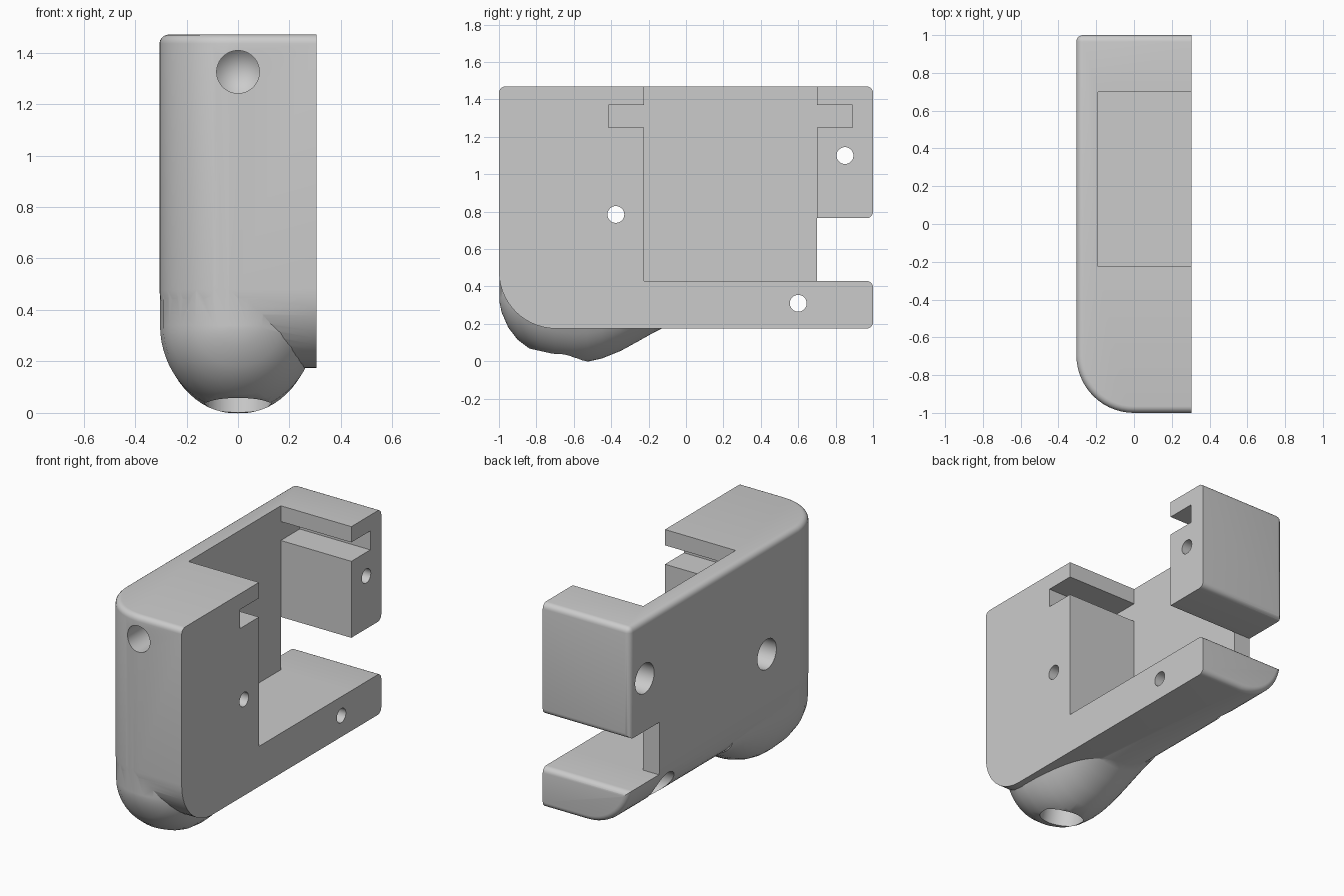
import bpy, bmesh, math
from mathutils import Matrix, Vector

cube = bpy.data.objects.get("Cube")
if cube:
    bpy.data.objects.remove(cube, do_unlink=True)

grey = bpy.data.materials.new("plain_grey")
grey.use_nodes = True
grey.diffuse_color = (0.6, 0.6, 0.6, 1)
grey.node_tree.nodes["Principled BSDF"].inputs["Base Color"].default_value = (0.6, 0.6, 0.6, 1)

W, R = 0.305, 0.305          # half width, large corner radius
FLOOR, TOP = 0.175, 1.47     # main block heights


def make(name, bm):
    bmesh.ops.recalc_face_normals(bm, faces=bm.faces)
    mesh = bpy.data.meshes.new(name)
    bm.to_mesh(mesh)
    bm.free()
    mesh.materials.append(grey)
    obj = bpy.data.objects.new(name, mesh)
    bpy.context.collection.objects.link(obj)
    return obj


def prism(name, outline, x0, x1):
    """Extrude a (y, z) outline along x."""
    bm = bmesh.new()
    face = bm.faces.new([bm.verts.new((x0, y, z)) for y, z in outline])
    out = bmesh.ops.extrude_face_region(bm, geom=[face])
    verts = [v for v in out["geom"] if isinstance(v, bmesh.types.BMVert)]
    bmesh.ops.translate(bm, verts=verts, vec=(x1 - x0, 0, 0))
    return make(name, bm)


def drill(name, start, direction, radius, depth, tip=0.0):
    """Cylinder running along direction, with an optional conical tip."""
    d = Vector(direction).normalized()
    turn = Vector((0, 0, 1)).rotation_difference(d).to_matrix().to_4x4()
    bm = bmesh.new()
    n = 48
    rings = []
    for h in (-0.1, depth):
        rings.append([bm.verts.new((radius * math.cos(math.tau * i / n),
                                    radius * math.sin(math.tau * i / n), h)) for i in range(n)])
    bm.faces.new(rings[0])
    for i in range(n):
        j = (i + 1) % n
        bm.faces.new((rings[0][i], rings[0][j], rings[1][j], rings[1][i]))
    if tip:
        apex = bm.verts.new((0, 0, depth + tip))
        for i in range(n):
            bm.faces.new((rings[1][i], rings[1][(i + 1) % n], apex))
    else:
        bm.faces.new(rings[1])
    bmesh.ops.transform(bm, matrix=Matrix.Translation(start) @ turn, verts=bm.verts)
    return make(name, bm)


def combine(target, other, operation):
    other.hide_render = True
    mod = target.modifiers.new("combine", "BOOLEAN")
    mod.operation, mod.solver, mod.object = operation, "EXACT", other
    bpy.context.view_layer.objects.active = target
    bpy.ops.object.modifier_apply(modifier=mod.name)
    bpy.data.objects.remove(other, do_unlink=True)


# Main block: three large rounded edges, then small fillets on top and back
bm = bmesh.new()
bmesh.ops.create_cube(bm, size=1)
for v in bm.verts:
    v.co = (v.co.x * 2 * W, v.co.y * 2, FLOOR + (v.co.z + 0.5) * (TOP - FLOOR))


def shared(edge, axis, value):
    return all(abs(v.co[axis] - value) < 1e-4 for v in edge.verts)


large = [e for e in bm.edges
         if sum((shared(e, 0, -W), shared(e, 1, -1), shared(e, 2, FLOOR))) == 2]
bmesh.ops.bevel(bm, geom=large, offset=R, segments=14, profile=0.5,
                affect="EDGES", clamp_overlap=False)
small = [e for e in bm.edges
         if (shared(e, 2, TOP) or shared(e, 1, 1)) and not shared(e, 0, W)]
bmesh.ops.bevel(bm, geom=small, offset=0.035, segments=5, profile=0.5,
                affect="EDGES", clamp_overlap=False)
housing = make("housing", bm)

# Rounded nose under the front, lofted along y
nose = [(-0.998, 0.32), (-0.985, 0.26), (-0.95, 0.18), (-0.9, 0.115), (-0.84, 0.07),
        (-0.78, 0.035), (-0.7, 0.01), (-0.6, -0.005), (-0.53, -0.003), (-0.45, 0.015),
        (-0.35, 0.055), (-0.25, 0.11), (-0.17, 0.155), (-0.1, 0.19)]
bm = bmesh.new()
loops = []
for y, bottom in nose:
    t = y + 0.695
    w = 0.303 * math.sqrt(1 - (t / R) ** 2) if t < 0 else 0.303 - 0.07 * t
    mid, n = 0.34, 32
    pts = [(-w * math.cos(math.pi * i / n), mid - (mid - bottom) * math.sin(math.pi * i / n))
           for i in range(n + 1)]
    pts += [(w, 0.5), (w * 0.8, 0.6), (-w * 0.8, 0.6), (-w, 0.5)]
    loops.append([bm.verts.new((x, y, z)) for x, z in pts])
for a, b in zip(loops, loops[1:]):
    for i in range(len(a)):
        j = (i + 1) % len(a)
        bm.faces.new((a[i], a[j], b[j], b[i]))
bm.faces.new(loops[0])
bm.faces.new(loops[-1])
combine(housing, make("nose", bm), "UNION")

# Side pocket with the cross slot near the top
pocket = [(-0.225, 0.43), (0.7, 0.43), (0.7, 1.25), (0.89, 1.25), (0.89, 1.37), (0.7, 1.37),
          (0.7, 1.6), (-0.225, 1.6), (-0.225, 1.37), (-0.415, 1.37), (-0.415, 1.25), (-0.225, 1.25)]
combine(housing, prism("pocket", pocket, -0.19, 0.5), "DIFFERENCE")

# Back notch, flared so its outer corners are rounded
r = 0.035
arc = [math.pi / 2 * i / 5 for i in range(6)]
lower = [(1 - r + r * math.sin(a), 0.43 - r + r * math.cos(a)) for a in arc]
upper = [(1 - r + r * math.sin(a), 0.765 + r - r * math.cos(a)) for a in reversed(arc)]
notch = [(0.7, 0.43)] + lower + [(1.1, 0.395), (1.1, 0.8)] + upper + [(0.7, 0.765)]
combine(housing, prism("notch", notch, -0.5, 0.5), "DIFFERENCE")

# Screw holes through the width, wide on the closed side
for y, z in ((-0.375, 0.785), (0.85, 1.10), (0.6, 0.31)):
    combine(housing, drill("screw_hole", (-0.4, y, z), (1, 0, 0), 0.045, 0.9), "DIFFERENCE")
    combine(housing, drill("screw_recess", (-W, y, z), (1, 0, 0), 0.095, 0.35), "DIFFERENCE")

# Front hole, and tilted flat mouth with hole under the nose
combine(housing, drill("front_hole", (0, -1, 1.325), (0, 1, 0), 0.083, 0.35, 0.08), "DIFFERENCE")
axis = Vector((0, 0.217, 0.976))
mouth = Vector((0, -0.665, 0.03))
combine(housing, drill("mouth_flat", mouth - axis * 0.15, axis, 0.3, 0.15), "DIFFERENCE")
combine(housing, drill("mouth_hole", mouth, axis, 0.13, 0.3, 0.1), "DIFFERENCE")

# Smooth shading with sharp edges
bpy.ops.object.select_all(action="DESELECT")
housing.select_set(True)
bpy.context.view_layer.objects.active = housing
bpy.ops.object.shade_smooth_by_angle(angle=math.radians(30))
